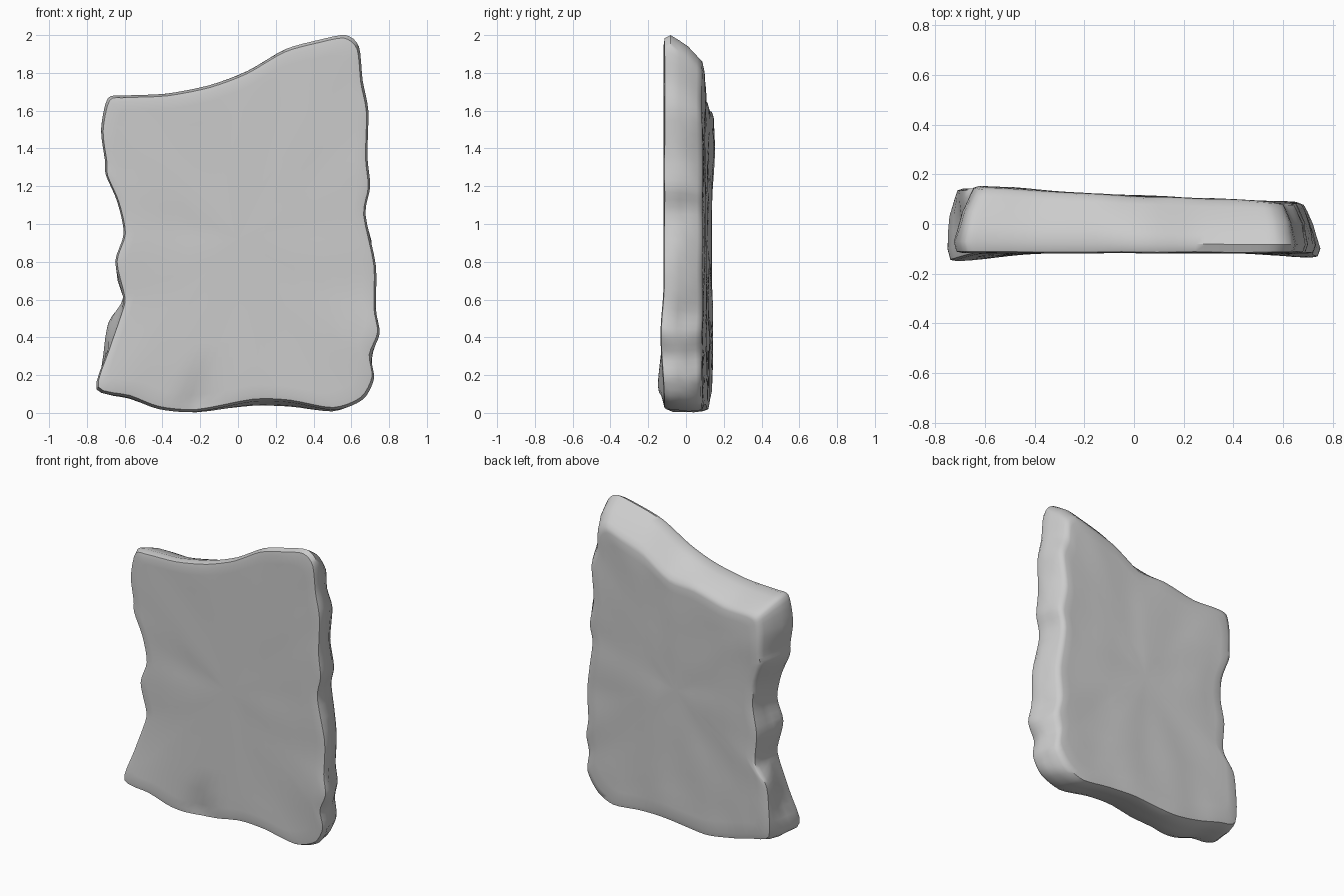
import bpy, bmesh, math
from mathutils import Vector, noise

# Slab outline, clockwise from the top left: front x, front z, back x, back z
OUTLINE = [
    (-0.69, 1.665, -0.63, 1.58), (-0.60, 1.68, -0.56, 1.60), (-0.38, 1.69, -0.38, 1.60),
    (-0.15, 1.735, -0.15, 1.65), (0.05, 1.81, 0.05, 1.66), (0.25, 1.925, 0.25, 1.78),
    (0.43, 1.975, 0.43, 1.84), (0.57, 2.0, 0.54, 1.87), (0.64, 1.94, 0.60, 1.82),
    (0.66, 1.76, 0.61, 1.70), (0.69, 1.60, 0.65, 1.58), (0.685, 1.36, 0.63, 1.36),
    (0.70, 1.20, 0.66, 1.18), (0.675, 1.05, 0.64, 1.05), (0.73, 0.78, 0.68, 0.75),
    (0.73, 0.55, 0.67, 0.54), (0.75, 0.42, 0.69, 0.42), (0.705, 0.30, 0.67, 0.31),
    (0.72, 0.18, 0.68, 0.18), (0.66, 0.07, 0.60, 0.06), (0.51, 0.015, 0.48, 0.01),
    (0.28, 0.055, 0.28, 0.03), (0.08, 0.06, 0.08, 0.035), (-0.22, 0.005, -0.22, 0.01),
    (-0.42, 0.02, -0.42, 0.04), (-0.58, 0.08, -0.57, 0.08), (-0.75, 0.125, -0.71, 0.13),
    (-0.69, 0.33, -0.71, 0.36), (-0.615, 0.55, -0.69, 0.48), (-0.61, 0.62, -0.61, 0.60),
    (-0.65, 0.80, -0.62, 0.80), (-0.605, 0.95, -0.59, 0.97), (-0.64, 1.12, -0.60, 1.12),
    (-0.70, 1.26, -0.65, 1.27), (-0.705, 1.34, -0.65, 1.33), (-0.725, 1.50, -0.65, 1.48),
]
CENTRE = (0.0, 0.92)
STEPS = 4


def spline(points):
    out, n = [], len(points)
    vs = [Vector(p) for p in points]
    for i in range(n):
        a, b, c, d = (vs[(i + k) % n] for k in (-1, 0, 1, 2))
        for s in range(STEPS):
            t = s / STEPS
            h1, h2 = t * t * (3 - 2 * t), t * (1 - t) ** 2
            h3 = t * t * (t - 1)
            out.append(b + (c - b) * h1 + (c - a) * 0.4 * h2 + (d - b) * 0.4 * h3)
    return out


def bump(x, z, cx, cz, r):
    return math.exp(-((x - cx) ** 2 + (z - cz) ** 2) / (r * r))


def front_y(x, z):
    y = -0.117 - 0.035 * bump(x, z, -0.75, 0.1, 0.25) - 0.018 * bump(x, z, 0.75, 0.4, 0.2)
    y += 0.035 * bump(x, z, -0.21, 0.06, 0.09) + 0.008 * bump(x, z, -0.3, 1.0, 0.12)
    return y + 0.004 * noise.noise((x * 4, 0, z * 4))


def back_y(x, z):
    y = 0.113 - 0.028 * x / 0.65 + 0.014 * bump(x, z, -0.65, 1.5, 0.35)
    return y + 0.009 * noise.noise((x * 4, 7, z * 4))


# Ring: position from front to back, blend of outlines, scale about the centre
RINGS = [(0.0, 0.0, k) for k in (0.2, 0.4, 0.6, 0.78, 0.9, 0.955)]
RINGS += [(0.02, 0.0, 0.985), (0.17, 0.0, 1.0), (0.4, 0.22, 1.0), (0.62, 0.5, 1.005),
          (0.86, 0.88, 1.0), (0.97, 1.0, 0.99)]
RINGS += [(1.0, 1.0, k) for k in (0.955, 0.88, 0.76, 0.6, 0.4, 0.2)]

bm = bmesh.new()
outline = spline(OUTLINE)
rows = []
for t, blend, scale in RINGS:
    row = []
    for p in outline:
        x = p[0] + (p[2] - p[0]) * blend
        z = p[1] + (p[3] - p[1]) * blend
        x = CENTRE[0] + (x - CENTRE[0]) * scale
        z = CENTRE[1] + (z - CENTRE[1]) * scale
        # Chipped, uneven rim
        if 0.3 < t < 0.8 and 0.15 < z < 1.55:
            x -= math.copysign(0.022, x) * noise.noise((x * 3, t * 3, z * 5))
        y = front_y(x, z) * (1 - t) + back_y(x, z) * t
        row.append(bm.verts.new((x, y, max(z, 0.0))))
    rows.append(row)
n = len(outline)
for a, b in zip(rows, rows[1:]):
    for i in range(n):
        j = (i + 1) % n
        bm.faces.new((a[i], a[j], b[j], b[i]))

# Centre of the front and back faces
for row, fn in ((rows[0], front_y), (rows[-1], back_y)):
    c = bm.verts.new((CENTRE[0], fn(*CENTRE), CENTRE[1]))
    for i in range(n):
        bm.faces.new((row[i], row[(i + 1) % n], c))
bmesh.ops.recalc_face_normals(bm, faces=bm.faces[:])

mesh = bpy.data.meshes.new("stone_slab")
bm.to_mesh(mesh)
bm.free()
slab = bpy.data.objects.new("stone_slab", mesh)
bpy.context.collection.objects.link(slab)
bpy.context.view_layer.objects.active = slab
slab.select_set(True)
bpy.ops.object.shade_smooth_by_angle(angle=math.radians(50))
